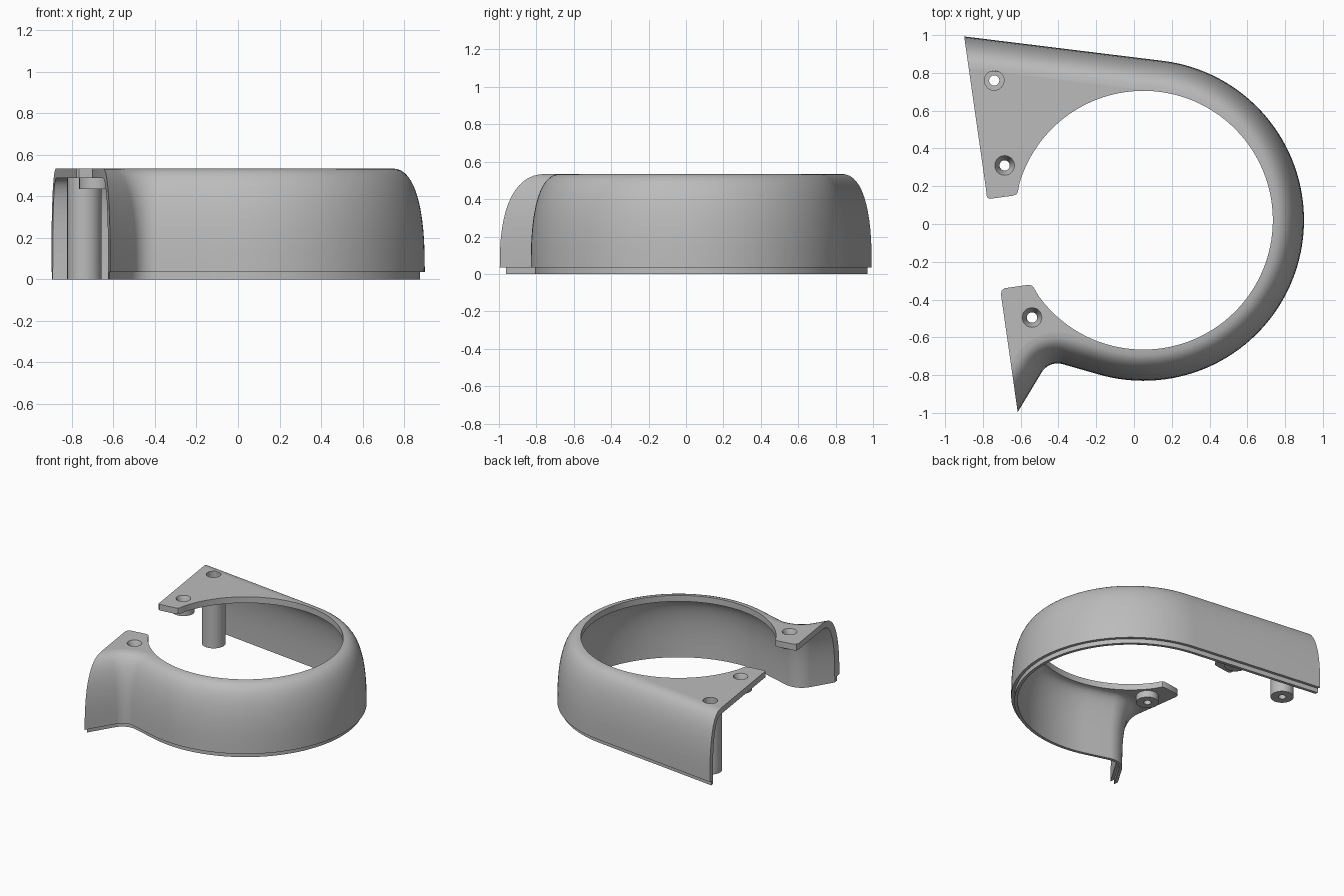
import bpy, bmesh
from math import sin, cos, pi, radians
from mathutils import Vector

cube = bpy.data.objects.get("Cube")
if cube:
    bpy.data.objects.remove(cube)

CX, CY, R = 0.05, 0.02, 0.85          # ring centre and outer radius
TOP, UNDER, LIP_Z = 0.535, 0.488, 0.035
RIM = 0.165                           # distance from outer wall to opening
A0, A1 = radians(83), radians(-106)   # angles where the ring meets its tails

grey = bpy.data.materials.new("plain grey")
grey.use_nodes = True
grey.diffuse_color = (0.5, 0.5, 0.5, 1)
grey.node_tree.nodes["Principled BSDF"].inputs["Base Color"].default_value = (0.5, 0.5, 0.5, 1)


def cut_x(y):
    """Slanted line along which the open side is trimmed."""
    return -0.90 + 0.1425 * (1 - y)


def finish(name, bm):
    bmesh.ops.recalc_face_normals(bm, faces=bm.faces)
    mesh = bpy.data.meshes.new(name)
    bm.to_mesh(mesh)
    bm.free()
    mesh.materials.append(grey)
    ob = bpy.data.objects.new(name, mesh)
    bpy.context.collection.objects.link(ob)
    bpy.ops.object.select_all(action='DESELECT')
    ob.select_set(True)
    bpy.context.view_layer.objects.active = ob
    bpy.ops.object.shade_smooth_by_angle(angle=radians(30))
    return ob


def polar(center, r, a):
    return Vector((center[0] + r * cos(a), center[1] + r * sin(a)))


def spread(a, b, n):
    return [a + (b - a) * i / n for i in range(n + 1)]


# Outer path: list of (point, inward normal)
def unit(a):
    return Vector((cos(a), sin(a)))


centre = Vector((CX, CY))
ring = [(polar(centre, R, a), -unit(a)) for a in spread(A0, A1, 72)]
back = unit(A0 + pi / 2)
back_tail = [(ring[0][0] + back * 1.25, ring[0][1])]
neck = ring[-1][0] + unit(A1 - pi / 2) * 0.2
bend_r = 0.1
bend_c = neck + unit(A1) * bend_r
b0, b1 = A1 + pi, radians(149)
bend = [(polar(bend_c, bend_r, a), unit(a)) for a in spread(b0, b1, 16)]
front_tail = [(bend[-1][0] + unit(b1 + pi / 2) * 0.36, unit(b1))]
path = back_tail + ring + bend + front_tail


# Wall cross-section: rounded shoulder outside and inside, stepped bottom lip
def shoulder(inset, top, n=14):
    e = 2 / 2.5
    return [(RIM - (RIM - inset) * max(cos(t), 0) ** e,
             LIP_Z + (top - LIP_Z) * sin(t) ** e)
            for t in spread(0, pi / 2, n)]


section = [(0.022, 0), (0.022, LIP_Z)] + shoulder(0, TOP)
section += shoulder(0.045, UNDER)[::-1] + [(0.045, 0)]

bm = bmesh.new()
rows = []
for p, n in path:
    rows.append([bm.verts.new((*(p + n * d), z)) for d, z in section])
m = len(section)
for r0, r1 in zip(rows, rows[1:]):
    for i in range(m):
        j = (i + 1) % m
        bm.faces.new((r0[i], r0[j], r1[j], r1[i]))
# trim both tails on the slanted line and cap them
res = bmesh.ops.bisect_plane(
    bm, geom=bm.verts[:] + bm.edges[:] + bm.faces[:], dist=1e-5,
    plane_co=(cut_x(0), 0, 0), plane_no=(-1, -0.1425, 0), clear_outer=True)
edges = [e for e in bm.edges if e.is_boundary]
bmesh.ops.edgeloop_fill(bm, edges=edges)
finish("curved_wall", bm)


# Flat mounting tabs joining the wall to the opening
def trimmed(points):
    """Keep points right of the slanted line and end exactly on it."""
    out = []
    for p, q in zip(points, points[1:]):
        out.append(p)
        fp, fq = p.x - cut_x(p.y), q.x - cut_x(q.y)
        if fp * fq <= 0:
            out.append(p.lerp(q, fp / (fp - fq)))
            break
    return out


def tab(name, outline, holes, r=0.052, seg=32):
    bm = bmesh.new()
    loops = [outline]
    loops += [[polar(h, r, 2 * pi * i / seg) for i in range(seg)] for h in holes]
    for loop in loops:
        vs = [bm.verts.new((p[0], p[1], TOP)) for p in loop]
        for a, b in zip(vs, vs[1:] + vs[:1]):
            bm.edges.new((a, b))
    bmesh.ops.triangle_fill(bm, use_beauty=True, edges=bm.edges[:], normal=(0, 0, 1))
    geo = bmesh.ops.extrude_face_region(bm, geom=bm.faces[:], use_keep_orig=True)
    for v in geo["geom"]:
        if isinstance(v, bmesh.types.BMVert):
            v.co.z = UNDER
    finish(name, bm)


def inner(items):
    return [p + n * RIM for p, n in items]


post_at, back_at, front_at = (-0.74, 0.76), (-0.685, 0.31), (-0.54, -0.495)

border = trimmed(inner([ring[0]] + back_tail))
corner = [(cut_x(0.17), 0.17), (-0.779, 0.143), (-0.765, 0.133),
          (-0.64, 0.15), (-0.624, 0.156), (-0.615, 0.17)]
arc = [polar(centre, R - RIM, a) for a in spread(radians(163), A0, 32)]
tab("back_tab", border + corner + arc[:-1], [post_at, back_at])

border = trimmed(inner([ring[-1]] + bend + front_tail))
corner = [(cut_x(-0.375), -0.375), (-0.701, -0.352), (-0.685, -0.34),
          (-0.56, -0.322), (-0.54, -0.326), (-0.53, -0.338)]
arc = [polar(centre, R - RIM, a) for a in spread(radians(-144), A1, 20)]
tab("front_tab", border + corner + arc[:-1], [front_at])


# Screw bosses, turned from a profile of (radius, height)
def turned(name, at, profile, seg=32):
    bm = bmesh.new()
    rings = []
    for r, z in profile:
        rings.append([bm.verts.new((*polar(at, r, 2 * pi * i / seg), z)) for i in range(seg)])
    for a, b in zip(rings, rings[1:] + rings[:1]):
        for i in range(seg):
            j = (i + 1) % seg
            bm.faces.new((a[i], a[j], b[j], b[i]))
    finish(name, bm)


turned("long_screw_post", post_at,
       [(0.052, TOP), (0.052, 0.485), (0.027, 0.485), (0.027, 0),
        (0.083, 0), (0.083, 0.5)])
for name, at in (("back_screw_boss", back_at), ("front_screw_boss", front_at)):
    turned(name, at, [(0.052, TOP), (0.027, 0.48), (0.027, 0.435),
                      (0.08, 0.435), (0.08, 0.5)])
